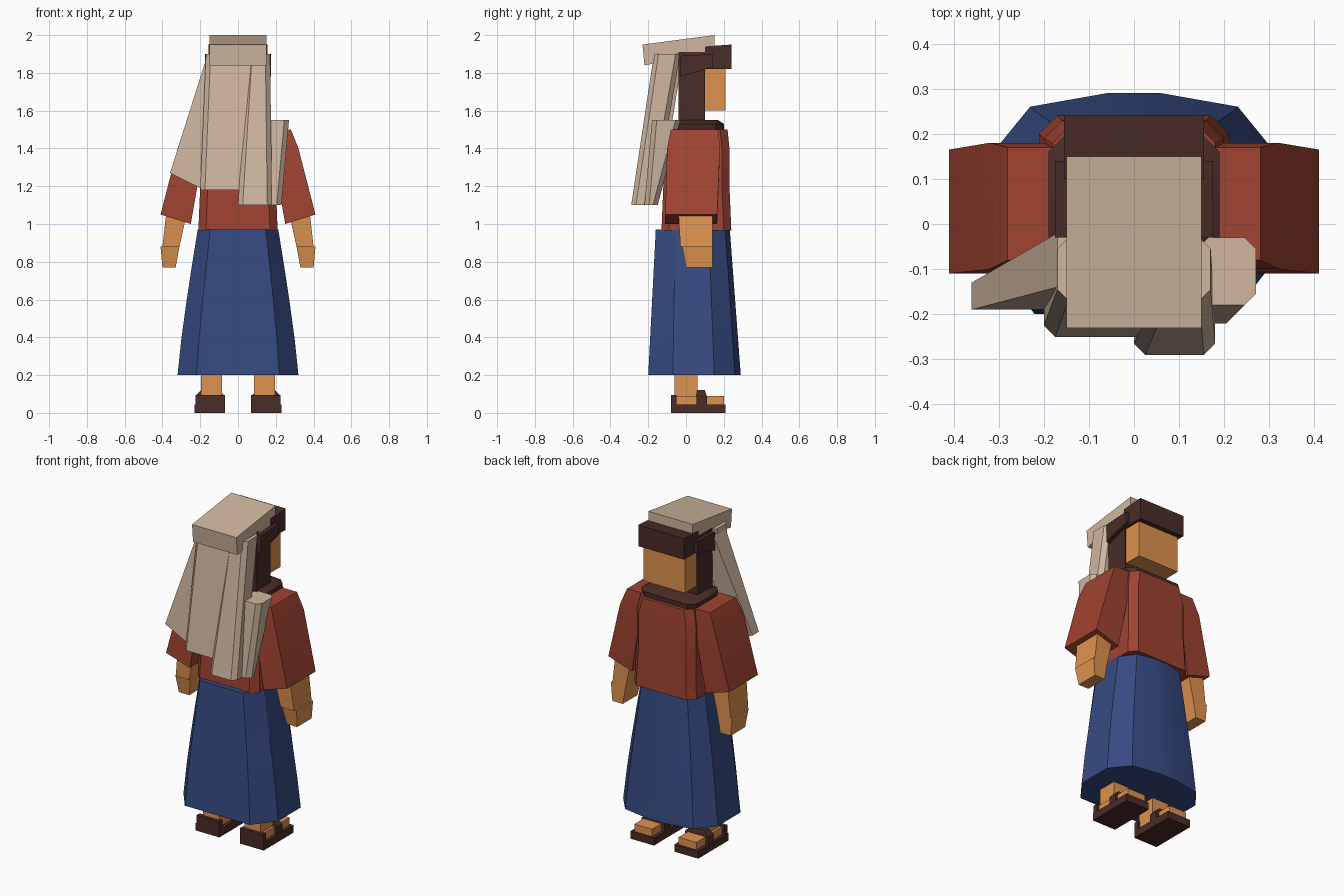
import bpy, bmesh
from math import radians

if "Cube" in bpy.data.objects:
    bpy.data.objects.remove(bpy.data.objects["Cube"], do_unlink=True)


def material(name, *rgb):
    made = bpy.data.materials.new(name)
    made.use_nodes = True
    made.diffuse_color = (*rgb, 1)
    shader = made.node_tree.nodes["Principled BSDF"]
    shader.inputs["Base Color"].default_value = (*rgb, 1)
    shader.inputs["Roughness"].default_value = 0.9
    return made


CLOTH = material("cream cloth", 0.63, 0.47, 0.35)
RED = material("brick red", 0.35, 0.056, 0.031)
BLUE = material("navy blue", 0.038, 0.07, 0.225)
SKIN = material("skin", 0.74, 0.29, 0.08)
BROWN = material("dark brown", 0.068, 0.025, 0.02)


def loft(name, mat, rings):
    """Closed solid through rings of equal point count."""
    bm = bmesh.new()
    loops = [[bm.verts.new(point) for point in ring] for ring in rings]
    for lower, upper in zip(loops, loops[1:]):
        for i in range(len(lower)):
            bm.faces.new((lower[i - 1], lower[i], upper[i], upper[i - 1]))
    bm.faces.new(loops[0])
    bm.faces.new(loops[-1])
    bmesh.ops.recalc_face_normals(bm, faces=bm.faces)
    mesh = bpy.data.meshes.new(name)
    bm.to_mesh(mesh)
    bm.free()
    mesh.materials.append(mat)
    part = bpy.data.objects.new(name, mesh)
    bpy.context.collection.objects.link(part)
    bpy.ops.object.select_all(action='DESELECT')
    part.select_set(True)
    bpy.context.view_layer.objects.active = part
    bpy.ops.object.shade_smooth_by_angle(angle=radians(30))


def rect(left, right, back, front, height, side=1, tilt=0, cut=0):
    """Rectangle ring; tilt raises its outer edge, cut chamfers its corners."""
    points = [(left + cut, back), (right - cut, back), (right, back + cut),
              (right, front - cut), (right - cut, front), (left + cut, front),
              (left, front - cut), (left, back + cut)]
    if not cut:
        points = points[::2]
    return [(x * side, y, height + tilt * (x - left) / (right - left))
            for x, y in points]


def box(name, mat, left, right, back, front, bottom, top, side=1):
    loft(name, mat, [rect(left, right, back, front, z, side) for z in (bottom, top)])


def slab(name, mat, half_width, profile):
    """Side profile of (y, z) points extruded across x."""
    loft(name, mat, [[(x, y, z) for y, z in profile]
                     for x in (-half_width, half_width)])


def fold(name, top, bottom):
    """Chamfered strip of hanging cloth."""
    loft(name, CLOTH, [rect(*edge, cut=0.025) for edge in (top, bottom)])


# Flared skirt with angled panels, narrowing towards the waist
half_hem = [(0.06, 0.29), (0.23, 0.26), (0.32, 0.15), (0.32, -0.07), (0.22, -0.2)]
hem = half_hem + [(-x, y) for x, y in reversed(half_hem)]
SKIRT_STEPS = 4
skirt = []
for step in range(SKIRT_STEPS + 1):
    t = step / SKIRT_STEPS
    narrow, flatten = 1 - t ** 1.2 / 3, 1 - t / 5
    skirt.append([(x * narrow, y * flatten, 0.2 + 0.77 * t) for x, y in hem])
loft("skirt", BLUE, skirt)


def body_ring(half_width, back, front, height):
    return rect(-half_width, half_width, back, front, height, cut=0.04)


# Shirt and collar
loft("shirt", RED, [body_ring(0.21, -0.13, 0.24, 0.965),
                    body_ring(0.2, -0.12, 0.23, 1.2),
                    body_ring(0.2, -0.12, 0.23, 1.4),
                    body_ring(0.18, -0.1, 0.22, 1.5)])
loft("collar", BROWN, [body_ring(0.18, -0.08, 0.2, 1.49),
                       body_ring(0.19, -0.08, 0.2, 1.53),
                       body_ring(0.16, -0.05, 0.17, 1.55)])

# Head and hair
box("face", SKIN, -0.14, 0.14, 0, 0.21, 1.6, 1.85)
box("hair_back", BROWN, -0.15, 0.15, -0.04, 0.1, 1.53, 1.91)
slab("hair_fringe", BROWN, 0.155,
     [(0.1, 1.82), (0.24, 1.82), (0.24, 1.95), (0.1, 1.94)])
slab("hair_sides", BROWN, 0.175,
     [(-0.03, 1.78), (0.14, 1.83), (0.14, 1.9), (-0.03, 1.89)])

# Headcloth: tilted top slab and hanging folds
slab("headcloth_top", CLOTH, 0.15,
     [(-0.22, 1.84), (0.15, 1.91), (0.15, 2), (-0.23, 1.95)])
fold("headcloth_middle_fold", (-0.17, 0.17, -0.17, -0.03, 1.9),
     (-0.2, 0.03, -0.25, -0.17, 1.18))
fold("headcloth_left_fold", (0.05, 0.17, -0.17, -0.03, 1.9),
     (0, 0.18, -0.29, -0.17, 1.1))
fold("headcloth_shoulder_fold", (0.14, 0.27, -0.18, -0.03, 1.55),
     (0.14, 0.23, -0.22, -0.15, 1.1))
loft("headcloth_right_fold", CLOTH, [
    rect(0.08, 0.17, -0.14, -0.02, 1.87, side=-1),
    rect(0.2, 0.36, -0.19, -0.13, 1.19, side=-1, tilt=0.08)])

# Arms, legs and sandals on both sides
for side, label in ((1, "left"), (-1, "right")):
    loft(label + "_sleeve", RED, [
        rect(0.25, 0.41, -0.11, 0.165, 1, side, tilt=0.05),
        rect(0.18, 0.32, -0.1, 0.18, 1.4, side),
        rect(0.17, 0.28, -0.08, 0.17, 1.5, side)])
    loft(label + "_forearm", SKIN, [
        rect(0.31, 0.4, -0.03, 0.14, 0.88, side),
        rect(0.27, 0.38, -0.04, 0.14, 1.06, side)])
    loft(label + "_hand", SKIN, [
        rect(0.33, 0.4, 0, 0.14, 0.77, side),
        rect(0.31, 0.41, -0.02, 0.14, 0.88, side)])
    box(label + "_leg", SKIN, 0.085, 0.195, -0.06, 0.06, 0.05, 0.3, side)
    box(label + "_foot", SKIN, 0.09, 0.21, -0.05, 0.2, 0.03, 0.09, side)
    box(label + "_sandal_sole", BROWN, 0.07, 0.23, -0.08, 0.21, 0, 0.045, side)
    box(label + "_sandal_heel", BROWN, 0.07, 0.225, -0.08, -0.05, 0, 0.095, side)
    loft(label + "_sandal_strap", BROWN, [
        rect(0.07, 0.225, 0.055, 0.11, 0, side),
        rect(0.07, 0.225, 0.055, 0.11, 0.09, side),
        rect(0.1, 0.195, 0.06, 0.1, 0.12, side)])
